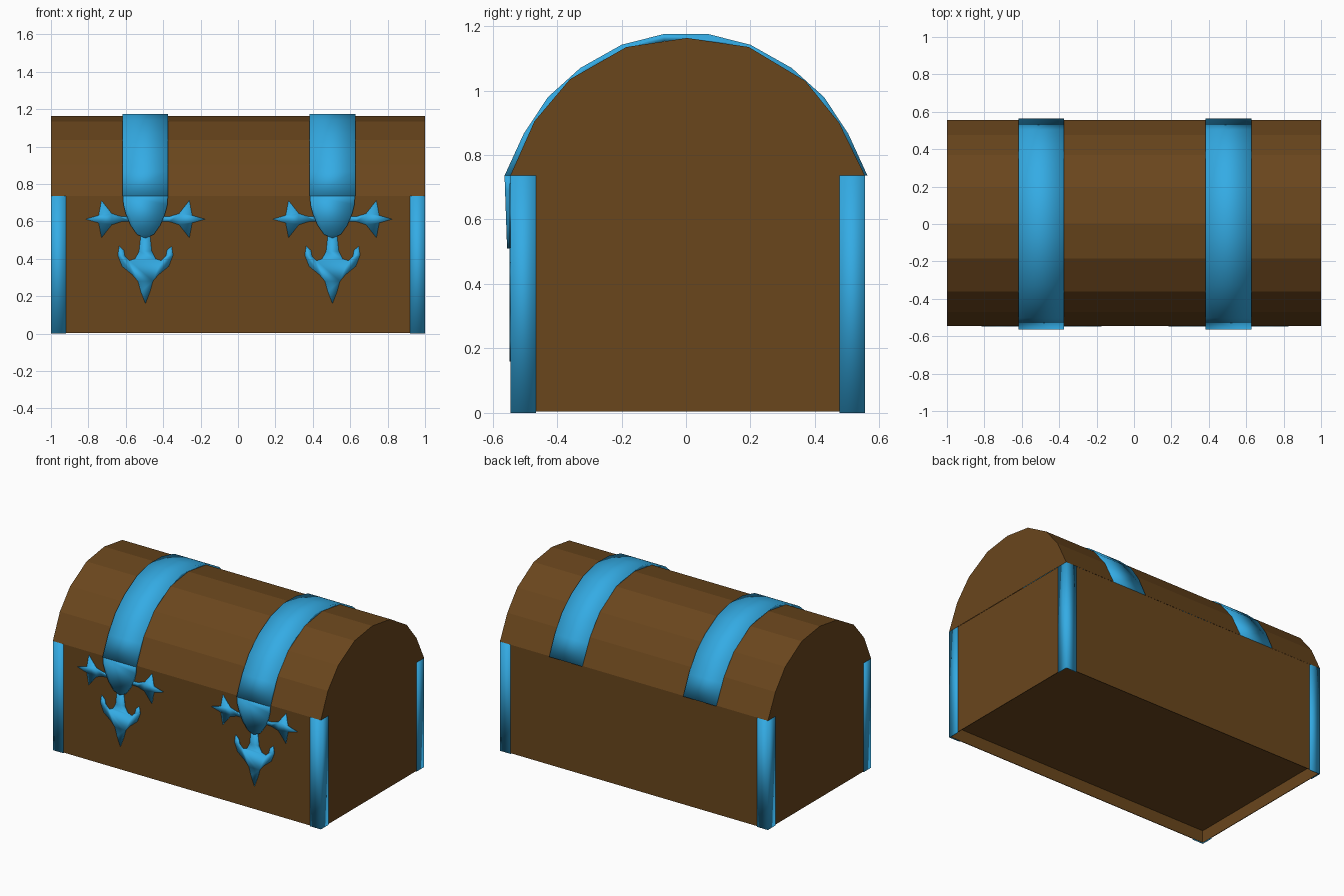
import bpy, bmesh
from mathutils import Vector

cube = bpy.data.objects.get("Cube")
if cube:
    bpy.data.objects.remove(cube)


def material(name, rgb):
    m = bpy.data.materials.new(name)
    m.use_nodes = True
    m.diffuse_color = (*rgb, 1)
    m.node_tree.nodes["Principled BSDF"].inputs["Base Color"].default_value = (*rgb, 1)
    return m


wood = material("brown wood", (0.143, 0.061, 0.012))
metal = material("blue metal", (0.034, 0.41, 0.78))


def finish(name, bm, mat, smooth, open_z=0):
    """Make the object; open_z leaves the hidden top (1) or bottom (-1) open."""
    bmesh.ops.recalc_face_normals(bm, faces=bm.faces)
    hidden = [f for f in bm.faces if f.normal.z * open_z > 0.9 and f.calc_area() > 2]
    bmesh.ops.delete(bm, geom=hidden, context="FACES")
    for f in bm.faces:
        f.smooth = smooth
    mesh = bpy.data.meshes.new(name)
    bm.to_mesh(mesh)
    bm.free()
    mesh.materials.append(mat)
    ob = bpy.data.objects.new(name, mesh)
    bpy.context.collection.objects.link(ob)
    return ob


def prism(name, points, offset, mat, smooth, open_z=0):
    """Extrude a closed outline of 3D points along an offset."""
    bm = bmesh.new()
    face = bm.faces.new([bm.verts.new(p) for p in points])
    ext = bmesh.ops.extrude_face_region(bm, geom=[face])
    moved = [g for g in ext["geom"] if isinstance(g, bmesh.types.BMVert)]
    bmesh.ops.translate(bm, verts=moved, vec=Vector(offset))
    return finish(name, bm, mat, smooth, open_z)


def mirrored(half):
    """Close a half outline running from top to the point on the axis."""
    return half + [(-x, z) for x, z in reversed(half) if x > 0]


X, FRONT, BACK, SEAM = 0.998, -0.543, 0.554, 0.736

# Hollow box: thin rim at the bottom, recessed floor
bm = bmesh.new()
bmesh.ops.create_cube(bm, size=1)
for v in bm.verts:
    v.co = (v.co.x * 2 * X, FRONT if v.co.y < 0 else BACK, 0.004 if v.co.z < 0 else SEAM)
bm.normal_update()
floor = [f for f in bm.faces if f.normal.z < -0.9]
for thickness in (0.006, 0.001):
    bmesh.ops.inset_region(bm, faces=floor, thickness=thickness)
for v in floor[0].verts:
    v.co.z = 0.085
finish("box", bm, wood, False, open_z=1)

# Faceted lid
arch = [(-0.545, SEAM), (-0.47, 0.905), (-0.36, 1.035), (-0.185, 1.135), (0.003, 1.163),
        (0.195, 1.135), (0.37, 1.03), (0.475, 0.9), (0.555, SEAM)]
prism("lid", [(-1, y, z) for y, z in arch], (2, 0, 0), wood, False, open_z=-1)

# Angle irons on the four corners
W, T = 0.08, 0.005
angle = [(0, 0), (W, 0), (W, T), (T, T), (T, W), (0, W)]
for sx, side in ((1, "left"), (-1, "right")):
    for y0, sy, end in ((FRONT - 0.002, 1, "front"), (BACK + 0.002, -1, "back")):
        pts = [(sx * (1 - a), y0 + sy * b, 0) for a, b in angle]
        prism(f"corner_post_{end}_{side}", pts, (0, 0, SEAM), metal, True)

# Strap profile: outer curve and its thinner inner return
half = [(0.07, 1.175), (0.2, 1.142), (0.328, 1.07), (0.428, 0.98), (0.503, 0.867), (0.563, SEAM)]
outer = [(-y, z) for y, z in reversed(half)] + half
inner = [(y * 0.95, SEAM + (z - SEAM) * 0.95) for y, z in reversed(outer)]

# Half outlines of the front fittings
tongue = mirrored([(0.12, SEAM), (0.118, 0.69), (0.105, 0.64), (0.08, 0.58), (0.045, 0.53), (0, 0.51)])
anchor = mirrored([(0.024, 0.53), (0.034, 0.44), (0.055, 0.4), (0.085, 0.39), (0.11, 0.415),
                   (0.115, 0.445), (0.14, 0.468), (0.148, 0.42), (0.125, 0.36), (0.07, 0.315),
                   (0.04, 0.28), (0.025, 0.225), (0, 0.16)])
dart = [(0.08, 0.012), (0.13, 0.014), (0.18, 0.03), (0.235, 0.1), (0.25, 0.02), (0.32, 0),
        (0.25, -0.02), (0.235, -0.1), (0.18, -0.03), (0.13, -0.014), (0.08, -0.012)]

for cx, side in ((0.505, "left"), (-0.495, "right")):
    def plate(name, outline, depth):
        pts = [(cx + x, FRONT + 0.002, z) for x, z in outline]
        return prism(f"{name}_{side}", pts, (0, -depth, 0), metal, True)

    prism(f"strap_{side}", [(cx - 0.122, y, z) for y, z in outer + inner], (0.244, 0, 0), metal, True)
    hasp = plate("strap_tongue", tongue, 0.022)
    # Thin the tongue toward its tip
    for v in hasp.data.vertices:
        if v.co.y < FRONT:
            v.co.y += 0.008 * (SEAM - v.co.z) / 0.23
    plate("anchor_ornament", anchor, 0.007)
    for s, where in ((1, "outer"), (-1, "inner")):
        plate(f"dart_ornament_{where}", [(s * x, 0.612 + z) for x, z in dart], 0.007)
